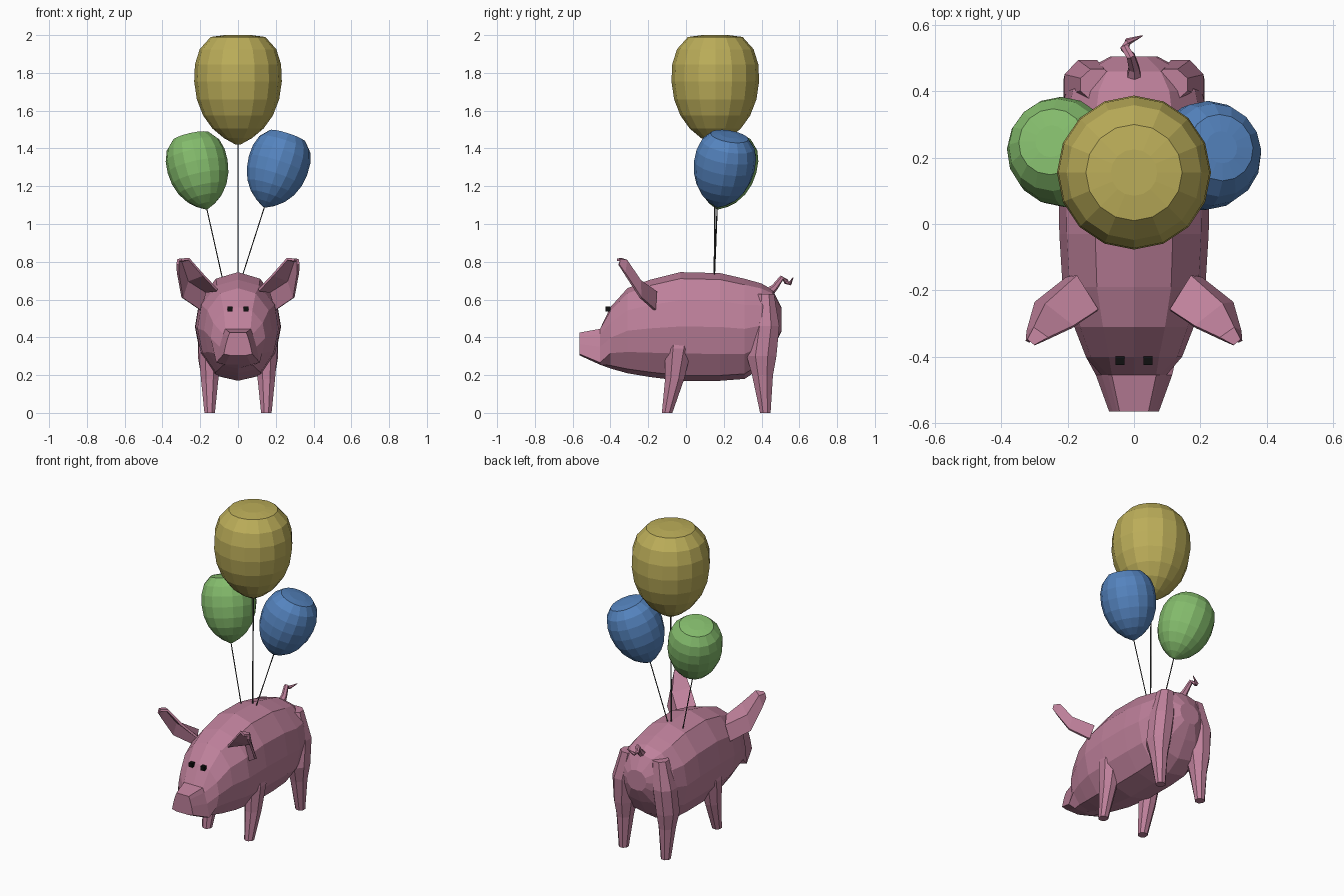
import bpy, math
from mathutils import Vector

if "Cube" in bpy.data.objects:
    bpy.data.objects.remove(bpy.data.objects["Cube"])

def material(name, rgb):
    m = bpy.data.materials.new(name)
    m.diffuse_color = (*rgb, 1)
    m.use_nodes = True
    m.node_tree.nodes["Principled BSDF"].inputs["Base Color"].default_value = m.diffuse_color
    return m

PINK = material("pink", (0.52, 0.22, 0.33))
YELLOW = material("yellow", (0.50, 0.42, 0.10))
GREEN = material("green", (0.23, 0.50, 0.15))
BLUE = material("blue", (0.09, 0.23, 0.52))
BLACK = material("black", (0.005, 0.005, 0.005))
DARK = material("string_grey", (0.05, 0.05, 0.05))

def make(name, verts, faces, mat):
    me = bpy.data.meshes.new(name)
    me.from_pydata([tuple(v) for v in verts], [], faces)
    me.materials.append(mat)
    ob = bpy.data.objects.new(name, me)
    bpy.context.collection.objects.link(ob)
    return ob

def loft(name, rings, mat, flip=False):
    """Skin a stack of equal-sized closed rings and cap both ends."""
    n = len(rings[0])
    faces = [(k*n + i, k*n + (i+1) % n, (k+1)*n + (i+1) % n, (k+1)*n + i)
             for k in range(len(rings) - 1) for i in range(n)]
    faces += [tuple(reversed(range(n))), tuple((len(rings)-1)*n + i for i in range(n))]
    if flip:
        faces = [tuple(reversed(f)) for f in faces]
    return make(name, [v for r in rings for v in r], faces, mat)

def ring(c, u, v, n, off=0):
    return [c + u*math.cos(2*math.pi*(i+off)/n) + v*math.sin(2*math.pi*(i+off)/n) for i in range(n)]

def tube(name, pts, radii, n, mat):
    pts = [Vector(p) for p in pts]
    rings = []
    for i, p in enumerate(pts):
        d = (pts[min(i+1, len(pts)-1)] - pts[max(i-1, 0)]).normalized()
        u = d.cross(Vector((0.9, 0.1, 0.05))).normalized()
        rings.append(ring(p, u*radii[i], d.cross(u)*radii[i], n))
    return loft(name, rings, mat)

# Body and head: one cross-section scaled along y (y, bottom, top, half width)
half = [(0, 0), (.55, .05), (.88, .25), (1, .5), (.9, .74), (.52, .94), (0, 1)]
section = half + [(-w, t) for w, t in half[-2:0:-1]]
snout = [(0, 0), (.6, 0), (1, .06), (.85, .5), (.68, .85), (.58, 1), (0, 1)]
snout += [(-w, t) for w, t in snout[-2:0:-1]]
stations = [(-.565, .305, .425, .075), (-.455, .255, .445, .115), (-.40, .235, .56, .145),
            (-.31, .21, .66, .18), (-.19, .19, .705, .215), (-.03, .17, .745, .225),
            (.18, .17, .74, .228), (.31, .18, .71, .225), (.40, .24, .685, .205),
            (.46, .34, .65, .155), (.505, .43, .56, .07)]
rings = [[Vector((w*hw, y, b + t*(top-b))) for w, t in (snout if k < 2 else section)]
         for k, (y, b, top, hw) in enumerate(stations)]
loft("body", rings, PINK, flip=True)

# Legs: (z, x, y, x radius, y radius)
front = [(0, .15, -.10, .03, .03), (.18, .15, -.06, .05, .055),
         (.34, .15, -.04, .065, .075), (.45, .13, -.03, .06, .06)]
rear = [(0, .15, .42, .03, .03), (.2, .15, .405, .05, .06), (.3, .15, .4, .068, .085),
        (.46, .14, .42, .075, .08), (.63, .11, .42, .055, .05)]
# Ear rows: inner rim, back ridge, outer rim
ear = [[(.11, -.26, .65), (.17, -.16, .64), (.20, -.165, .545)],
       [(.185, -.31, .73), (.265, -.245, .70), (.295, -.24, .61)],
       [(.26, -.345, .815), (.30, -.315, .805), (.318, -.325, .74)],
       [(.30, -.365, .81), (.317, -.35, .81), (.32, -.355, .785)]]
for s, side in ((1, "right"), (-1, "left")):
    for nm, prof in (("front_leg", front), ("rear_leg", rear)):
        loft(f"{nm}_{side}", [ring(Vector((s*x, y, z)), Vector((rx, 0, 0)), Vector((0, ry, 0)), 8, .5)
                              for z, x, y, rx, ry in prof], PINK)
    verts = [(s*x, y, z) for row in ear for x, y, z in row]
    faces = [(k*3+i, k*3+i+1, k*3+i+4, k*3+i+3) for k in range(3) for i in range(2)]
    ob = make(f"ear_{side}", verts, faces, PINK)
    mod = ob.modifiers.new("thickness", 'SOLIDIFY')
    mod.thickness, mod.offset = .014, 0
    # Eye
    bpy.ops.mesh.primitive_cube_add(size=.026, location=(s*.042, -.412, .55))
    eye = bpy.context.object
    eye.name = f"eye_{side}"
    eye.data.materials.append(BLACK)

# Curly tail
tube("tail", [(0, .43, .63), (0, .47, .665), (-.01, .507, .715), (-.028, .53, .695),
              (-.018, .55, .685), (.025, .567, .715)], [.028, .018, .014, .014, .011, .002], 6, PINK)

# Balloons: profile (radius, height) swept around a tilted axis
profile = [(.012, 0), (.075, .035), (.135, .085), (.185, .155), (.218, .24), (.232, .335),
           (.228, .425), (.203, .505), (.145, .57), (.07, .58)]
def balloon(name, base, axis, scale, mat, anchor, r):
    base, a = Vector(base), Vector(axis).normalized()
    u = Vector((0, 1, 0)).cross(a).normalized()
    v = a.cross(u)
    loft(name + "_balloon", [ring(base + a*h*scale, u*q*scale, v*q*scale, 16) for q, h in profile], mat)
    tube(name + "_string", [anchor, base], [r, r], 6, DARK)

balloon("yellow", (0, .155, 1.42), (0, 0, 1), 1, YELLOW, (0, .15, .7), .004)
balloon("green", (-.165, .165, 1.08), (-.05, .05, .23), .7, GREEN, (-.08, .15, .7), .003)
balloon("blue", (.14, .165, 1.09), (.075, .04, .23), .7, BLUE, (.015, .15, .7), .003)
